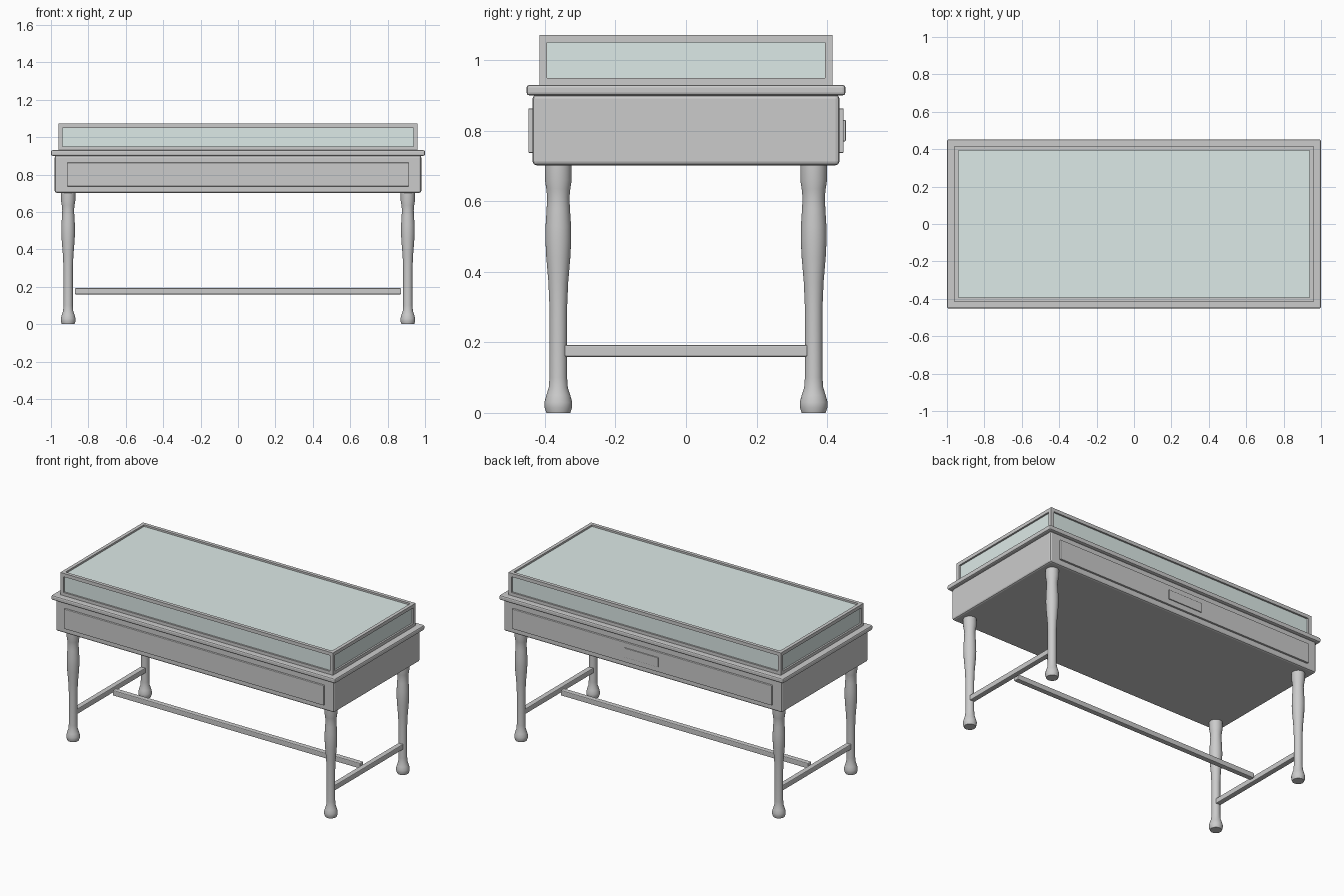
import bpy, bmesh
from math import cos, sin, pi

if "Cube" in bpy.data.objects:
    bpy.data.objects.remove(bpy.data.objects["Cube"])


def box(name, size, loc, bevel=0.0):
    bm = bmesh.new()
    bmesh.ops.create_cube(bm, size=1.0)
    bmesh.ops.scale(bm, vec=size, verts=bm.verts)
    if bevel:
        bmesh.ops.bevel(bm, geom=bm.edges[:], offset=bevel, segments=2,
                        profile=0.5, affect='EDGES')
    me = bpy.data.meshes.new(name)
    bm.to_mesh(me)
    bm.free()
    ob = bpy.data.objects.new(name, me)
    ob.location = loc
    bpy.context.collection.objects.link(ob)
    return ob


def turned(name, profile, loc, sides=32):
    bm = bmesh.new()
    rings = [[bm.verts.new((r * cos(2 * pi * i / sides), r * sin(2 * pi * i / sides), z))
              for i in range(sides)] for r, z in profile]
    for a, b in zip(rings, rings[1:]):
        for i in range(sides):
            j = (i + 1) % sides
            bm.faces.new((a[i], a[j], b[j], b[i]))
    bm.faces.new(rings[0][::-1])
    bm.faces.new(rings[-1])
    for f in bm.faces:
        f.smooth = len(f.verts) == 4
    for e in bm.edges:
        if any(len(f.verts) > 4 for f in e.link_faces):
            e.smooth = False
    me = bpy.data.meshes.new(name)
    bm.to_mesh(me)
    bm.free()
    ob = bpy.data.objects.new(name, me)
    ob.location = loc
    bpy.context.collection.objects.link(ob)
    return ob


# table body and ledge
box("cabinet_body", (1.96, 0.87, 0.20), (0, 0, 0.802), 0.011)
box("top_ledge", (2.0, 0.904, 0.03), (0, 0, 0.915), 0.008)

# raised panels on front and back, label plate on the back
for side, y in (("front", -1), ("back", 1)):
    box(side + "_panel", (1.83, 0.024, 0.126), (0, y * 0.435, 0.80), 0.003)
box("back_plate", (0.24, 0.02, 0.06), (0, 0.443, 0.80), 0.002)

# glass case frame: corner posts and rails
W, D, T = 0.96, 0.416, 0.022
Z0, Z1 = 0.928, 1.072
for sx in (-1, 1):
    for sy in (-1, 1):
        box("case_post", (T, T, Z1 - Z0), (sx * (W - T / 2), sy * (D - T / 2), (Z0 + Z1) / 2))
for z in (Z0 + T / 2, Z1 - T / 2):
    for s in (-1, 1):
        box("case_long_rail", (2 * W - 2 * T, T, T), (0, s * (D - T / 2), z))
        box("case_short_rail", (T, 2 * D - 2 * T, T), (s * (W - T / 2), 0, z))

# glass, set back inside the frame
glass = box("case_glass", (2 * W - T, 2 * D - T, Z1 - Z0 - T), (0, 0, (Z0 + Z1) / 2))
mat = bpy.data.materials.new("glass")
mat.diffuse_color = (0.72, 0.82, 0.80, 1)
mat.use_nodes = True
mat.node_tree.nodes["Principled BSDF"].inputs["Base Color"].default_value = mat.diffuse_color
glass.data.materials.append(mat)

# turned legs
profile = [(0.034, 0), (0.039, 0.015), (0.0395, 0.03), (0.034, 0.05), (0.027, 0.072),
           (0.025, 0.10), (0.025, 0.20), (0.025, 0.30), (0.028, 0.37), (0.034, 0.44),
           (0.0365, 0.49), (0.036, 0.53), (0.033, 0.58), (0.0315, 0.61), (0.034, 0.635),
           (0.038, 0.66), (0.038, 0.71)]
for sx, lr in ((-1, "left"), (1, "right")):
    for sy, fb in ((-1, "front"), (1, "back")):
        turned(f"{fb}_{lr}_leg", profile, (sx * 0.908, sy * 0.362, 0))
    # side stretchers
    box(lr + "_stretcher", (0.034, 0.69, 0.034), (sx * 0.908, 0, 0.176), 0.005)

# long centre stretcher
box("long_stretcher", (1.745, 0.034, 0.034), (0, 0, 0.176), 0.005)
